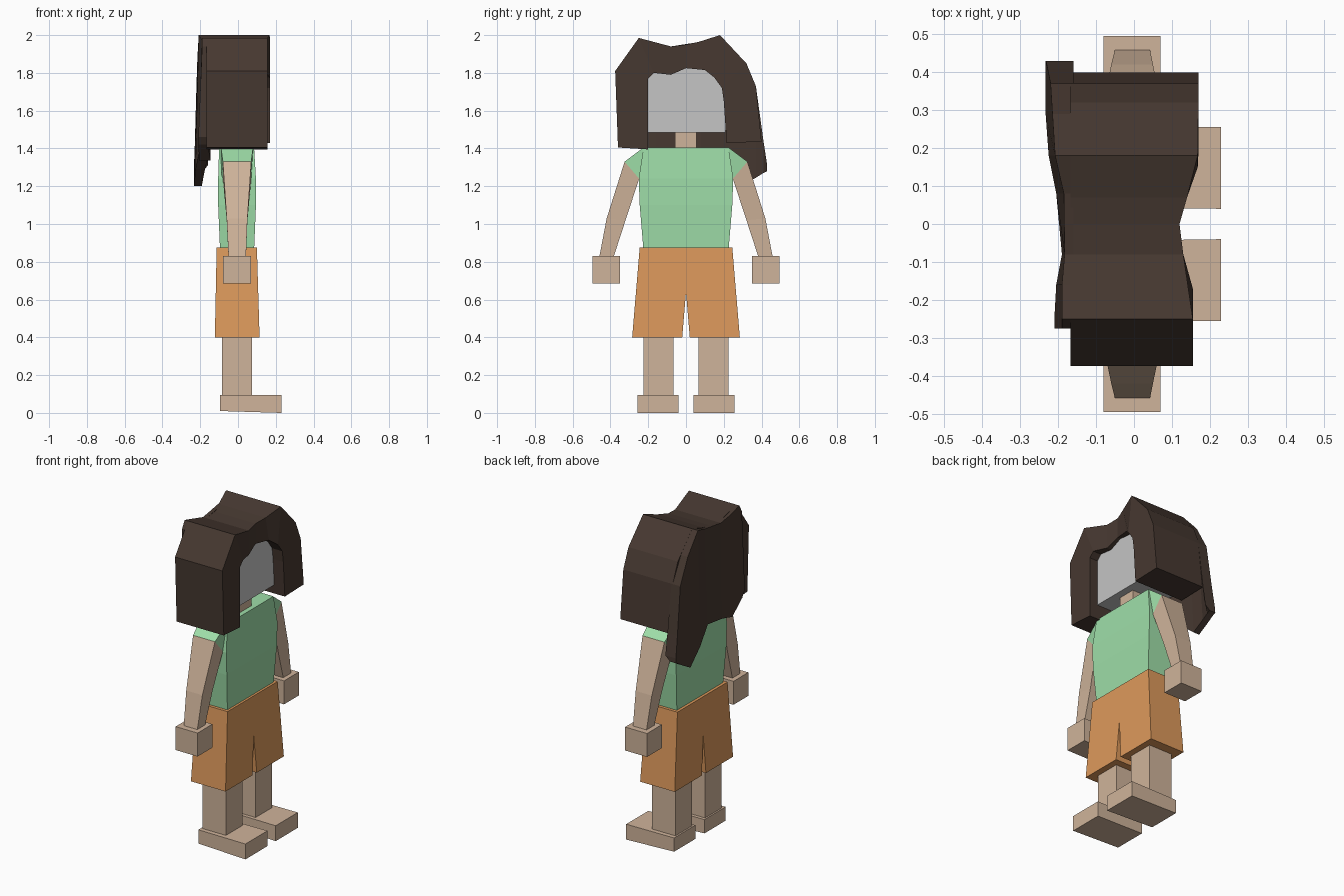
import bpy, bmesh

if "Cube" in bpy.data.objects:
    bpy.data.objects.remove(bpy.data.objects["Cube"])


def material(name, rgb):
    m = bpy.data.materials.new(name)
    m.diffuse_color = (*[(c / 255) ** 2.2 for c in rgb], 1)
    m.use_nodes = True
    m.node_tree.nodes["Principled BSDF"].inputs["Base Color"].default_value = m.diffuse_color
    return m


SKIN = material("skin", (206, 178, 153))
SHIRT = material("shirt green", (157, 221, 167))
SHORTS = material("shorts orange", (220, 152, 92))
HAIR = material("hair brown", (72, 59, 52))
FACE = material("face grey", (195, 195, 195))


def loft(name, rings, mat):
    """Closed skin through a list of equal-length rings, capped at both ends."""
    bm = bmesh.new()
    vs = [[bm.verts.new(p) for p in ring] for ring in rings]
    n = len(rings[0])
    for a, b in zip(vs, vs[1:]):
        for i in range(n):
            j = (i + 1) % n
            bm.faces.new((a[i], a[j], b[j], b[i]))
    bm.faces.new(vs[0])
    bm.faces.new(vs[-1])
    bmesh.ops.recalc_face_normals(bm, faces=bm.faces)
    mesh = bpy.data.meshes.new(name)
    bm.to_mesh(mesh)
    bm.free()
    mesh.materials.append(mat)
    ob = bpy.data.objects.new(name, mesh)
    bpy.context.collection.objects.link(ob)
    return ob


def rect(x0, x1, y0, y1, z):
    return [(x0, y0, z), (x1, y0, z), (x1, y1, z), (x0, y1, z)]


def box(name, x, y, z, mat):
    return loft(name, [rect(*x, *y, z[0]), rect(*x, *y, z[1])], mat)


# Torso with a slight waist
loft("torso", [rect(-.095, .085, -.225, .225, .86),
               rect(-.105, .095, -.245, .245, 1.1),
               rect(-.105, .095, -.25, .25, 1.24),
               rect(-.10, .085, -.225, .225, 1.405)], SHIRT)

# Limbs, one set per side
for s, side in ((-1, "right"), (1, "left")):
    def limb_ring(x0, x1, outer, inner):
        (yo, zo), (yi, zi) = outer, inner
        return [(x0, s * yo, zo), (x1, s * yo, zo), (x1, s * yi, zi), (x0, s * yi, zi)]

    loft(side + "_sleeve", [limb_ring(-.09, .08, (.225, 1.405), (.225, 1.24)),
                            limb_ring(-.08, .07, (.325, 1.33), (.248, 1.24))], SHIRT)
    loft(side + "_arm", [limb_ring(-.08, .07, (.325, 1.33), (.248, 1.24)),
                         limb_ring(-.06, .05, (.42, 1.03), (.32, 1.02)),
                         limb_ring(-.05, .042, (.46, .82), (.385, .82))], SKIN)
    box(side + "_hand", (-.08, .07), sorted((s * .35, s * .495)), (.685, .83), SKIN)
    box(side + "_leg", (-.085, .075), sorted((s * .065, s * .225)), (.08, .5), SKIN)

    # Foot widens slightly towards the toe
    foot = [[(x, s * y, z) for y, z in ((a, z0), (b, z0), (b, .095), (a, .095))]
            for x, a, b, z0 in ((-.095, .045, .252, .01), (.23, .04, .256, 0))]
    loft(side + "_foot", foot, SKIN)

# Shorts: outline with a notch between the legs, swept front to back
outline = [(-.245, .875), (-.285, .40), (-.02, .40), (0, .64),
           (.02, .40), (.285, .40), (.245, .875)]
loft("shorts", [[(x0 + (k * (.875 - z)), y, z) for y, z in outline]
                for x0, k in ((-.113, -.02), (.10, .03))], SHORTS)

# Head and neck
box("neck", (-.055, .055), (-.058, .055), (1.38, 1.52), SKIN)
box("head", (-.16, .10), (-.21, .21), (1.485, 1.86), FACE)

# Hair arch: outer y z, inner y z, front x
arch = [(-.36, 1.405, -.2, 1.395, .155), (-.375, 1.81, -.2, 1.77, .155),
        (-.25, 1.985, -.17, 1.80, .155), (-.08, 1.94, -.08, 1.79, .13),
        (0, 1.95, 0, 1.825, .12), (.07, 1.965, .10, 1.815, .14),
        (.18, 2.0, .15, 1.775, .168), (.32, 1.85, .19, 1.72, .17),
        (.37, 1.73, .20, 1.65, .17), (.40, 1.435, .215, 1.43, .17)]
loft("hair_arch", [[(-.168, yo, zo), (f, yo, zo), (f, yi, zi), (-.168, yi, zi)]
                   for yo, zo, yi, zi, f in arch], HAIR)

# Hair at the back with a ragged hem: y, top z, hem z, top back x, hem back x, hem front x
back = [(-.275, 1.94, 1.46, -.19, -.21, -.165), (-.25, 1.985, 1.42, -.19, -.21, -.16),
        (-.16, 1.96, 1.335, -.19, -.205, -.145), (-.08, 1.94, 1.35, -.183, -.19, -.145),
        (.08, 1.965, 1.38, -.185, -.205, -.15), (.18, 2.0, 1.29, -.208, -.225, -.175),
        (.29, 1.88, 1.20, -.215, -.233, -.192), (.37, 1.73, 1.245, -.22, -.233, -.192),
        (.41, 1.44, 1.27, -.228, -.233, -.192), (.43, 1.31, 1.28, -.232, -.234, -.192)]
loft("hair_back", [[(-.16, y, zt), (xt, y, zt), (xh, y, zh), (xf, y, zh)]
                   for y, zt, zh, xt, xh, xf in back], HAIR)
